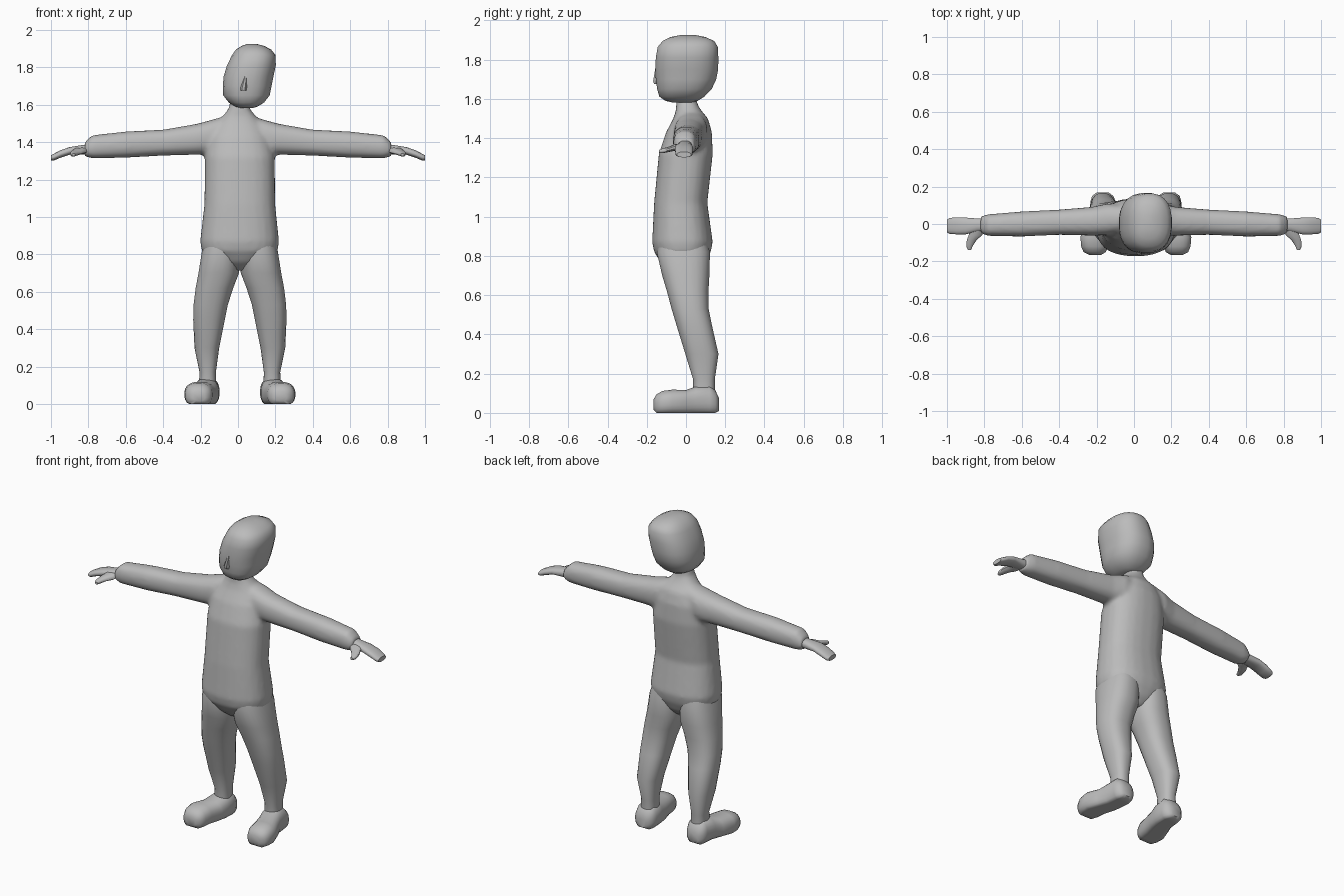
import bpy, bmesh, math

grey = bpy.data.materials.new("plain grey")
grey.diffuse_color = (0.5, 0.5, 0.5, 1)


def finish(ob, angle=50):
    if not ob.data.materials:
        ob.data.materials.append(grey)
    bpy.ops.object.select_all(action='DESELECT')
    ob.select_set(True)
    bpy.context.view_layer.objects.active = ob
    bpy.ops.object.shade_smooth_by_angle(angle=math.radians(angle))


def loft(bm, axis, rings, side=1, shift=0.0, power=2.4, n=24):
    """Skin rounded sections: (position, lo_a, hi_a, lo_b, hi_b) along an axis."""
    loops = []
    for pos, a0, a1, b0, b1 in rings:
        loop = []
        for i in range(n):
            t = 2 * math.pi * (i + 0.5) / n
            c, s = math.cos(t), math.sin(t)
            u = (a0 + a1) / 2 + (a1 - a0) / 2 * math.copysign(abs(c) ** (2 / power), c)
            v = (b0 + b1) / 2 + (b1 - b0) / 2 * math.copysign(abs(s) ** (2 / power), s)
            x, y, z = {'x': (pos, u, v), 'y': (u, pos, v), 'z': (u, v, pos)}[axis]
            loop.append(bm.verts.new((side * x + shift, y, max(z, 0))))
        loops.append(loop)
    for p, q in zip(loops, loops[1:]):
        for i in range(n):
            j = (i + 1) % n
            bm.faces.new((p[i], p[j], q[j], q[i]))
    bm.faces.new(loops[0])
    bm.faces.new(loops[-1])


def make(name, bm, angle=50):
    bmesh.ops.recalc_face_normals(bm, faces=bm.faces)
    me = bpy.data.meshes.new(name)
    bm.to_mesh(me)
    bm.free()
    ob = bpy.data.objects.new(name, me)
    bpy.context.collection.objects.link(ob)
    finish(ob, angle)
    return ob


# Torso, neck and sleeves, blended into one skin
bm = bmesh.new()
loft(bm, 'z', [(.715, -.05, .07, -.07, .06), (.76, -.12, .14, -.125, .10),
               (.82, -.195, .213, -.163, .127), (.87, -.203, .22, -.173, .137),
               (1.07, -.18, .199, -.163, .109), (1.32, -.177, .197, -.139, .137),
               (1.43, -.16, .17, -.102, .132), (1.50, -.115, .13, -.065, .113),
               (1.54, -.08, .095, -.052, .078), (1.58, -.05, .062, -.05, .055),
               (1.65, -.035, .06, -.04, .055)])
for s in (1, -1):
    loft(bm, 'x', [(.05, -.04, .10, 1.38, 1.545), (.14, -.06, .11, 1.335, 1.52),
                   (.22, -.062, .092, 1.333, 1.498), (.4, -.058, .077, 1.328, 1.467),
                   (.6, -.067, .067, 1.317, 1.457), (.78, -.064, .052, 1.313, 1.437),
                   (.82, -.05, .04, 1.325, 1.40)], side=s)
body = make("torso_and_sleeves", bm)
m = body.modifiers.new("blend", 'REMESH')
m.mode = 'VOXEL'
m.voxel_size = 0.013
m.use_smooth_shade = True
m = body.modifiers.new("soften", 'SMOOTH')
m.factor = 0.5
m.iterations = 5

# Head and nose
bm = bmesh.new()
loft(bm, 'z', [(1.582, .015, .075, -.07, .03), (1.59, -.015, .105, -.105, .06),
               (1.612, -.05, .14, -.137, .095), (1.65, -.08, .17, -.148, .132),
               (1.70, -.082, .18, -.155, .155), (1.75, -.078, .19, -.157, .165),
               (1.81, -.06, .203, -.155, .166), (1.865, -.033, .202, -.145, .163),
               (1.895, -.012, .178, -.12, .145), (1.915, .02, .14, -.08, .10),
               (1.925, .05, .10, -.03, .05)])
make("head", bm, 60)
bm = bmesh.new()
loft(bm, 'z', [(1.675, .012, .046, -.164, -.12), (1.69, .012, .048, -.169, -.12),
               (1.76, .036, .05, -.157, -.12)], n=8)
make("nose", bm, 30)

for s, label in ((1, "left"), (-1, "right")):
    # Hand with thumb
    bm = bmesh.new()
    loft(bm, 'x', [(.78, -.035, .03, 1.335, 1.392), (.84, -.042, .03, 1.333, 1.384),
                   (.90, -.056, .035, 1.333, 1.374), (.95, -.056, .036, 1.316, 1.357),
                   (.985, -.053, .033, 1.302, 1.338), (1.0, -.046, .025, 1.302, 1.33)],
         side=s, n=16)
    loft(bm, 'y', [(-.02, .80, .88, 1.34, 1.375), (-.06, .81, .885, 1.335, 1.368),
                   (-.085, .84, .895, 1.33, 1.357), (-.12, .863, .897, 1.323, 1.347),
                   (-.138, .87, .888, 1.325, 1.34)], side=s, n=10)
    make(label + "_hand", bm)

    # Leg
    bm = bmesh.new()
    loft(bm, 'z', [(.95, .02, .16, -.12, .08), (.82, .0, .203, -.15, .123),
                   (.70, .004, .222, -.122, .12), (.62, .035, .237, -.098, .115),
                   (.53, .064, .248, -.074, .116), (.45, .08, .25, -.05, .132),
                   (.30, .11, .243, -.004, .166), (.17, .128, .216, .036, .147),
                   (.08, .125, .22, .036, .147)], side=s, shift=.01)
    make(label + "_leg", bm)

    # Shoe, toe turned slightly outwards
    bm = bmesh.new()
    loft(bm, 'y', [(-.165, .185, .25, .015, .07), (-.15, .16, .28, -.01, .095),
                   (-.12, .147, .293, -.015, .112), (-.07, .14, .297, -.015, .119),
                   (0, .122, .27, -.015, .117), (.05, .112, .25, -.015, .135),
                   (.12, .108, .243, -.015, .142), (.15, .12, .235, -.01, .115),
                   (.168, .145, .21, .01, .075)], side=s, shift=.01)
    make(label + "_shoe", bm)
